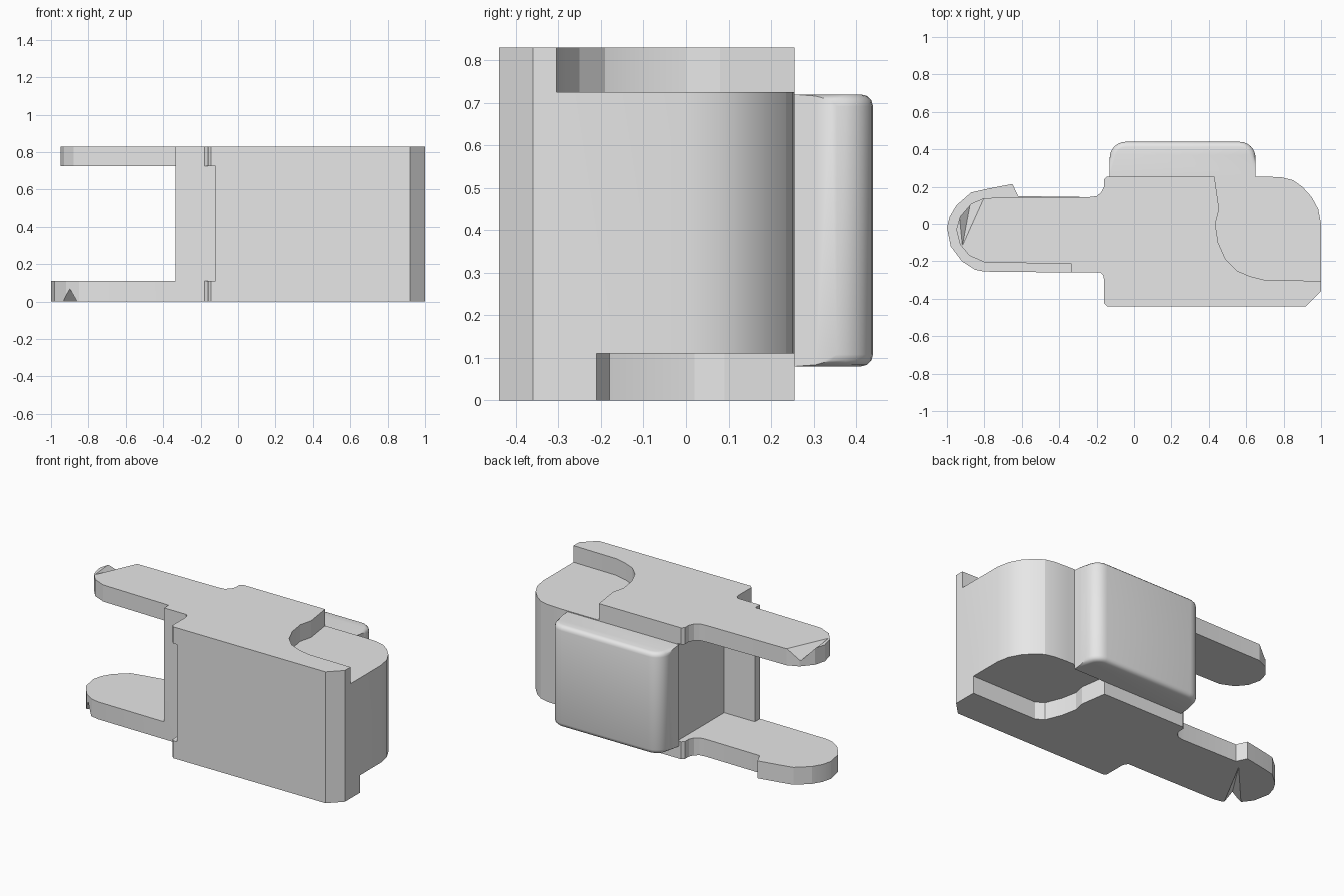
import bpy, bmesh, math
from mathutils import Vector

if "Cube" in bpy.data.objects:
    bpy.data.objects.remove(bpy.data.objects["Cube"])

grey = bpy.data.materials.new("light_grey")
grey.diffuse_color = (0.8, 0.8, 0.8, 1)
grey.use_nodes = True
grey.node_tree.nodes["Principled BSDF"].inputs["Base Color"].default_value = grey.diffuse_color


def finish(name, bm):
    bmesh.ops.recalc_face_normals(bm, faces=bm.faces)
    me = bpy.data.meshes.new(name)
    bm.to_mesh(me)
    bm.free()
    me.materials.append(grey)
    ob = bpy.data.objects.new(name, me)
    bpy.context.collection.objects.link(ob)
    return ob


def prism_bm(points, z0, z1):
    bm = bmesh.new()
    face = bm.faces.new([bm.verts.new((x, y, z0)) for x, y in points])
    out = bmesh.ops.extrude_face_region(bm, geom=[face])
    verts = [g for g in out["geom"] if isinstance(g, bmesh.types.BMVert)]
    bmesh.ops.translate(bm, verts=verts, vec=(0, 0, z1 - z0))
    return bm


def prism(name, points, z0, z1):
    return finish(name, prism_bm(points, z0, z1))


def wedge(name, points):
    bm = bmesh.new()
    for p in points:
        bm.verts.new(p)
    bmesh.ops.convex_hull(bm, input=bm.verts)
    return finish(name, bm)


def combine(target, other, operation):
    mod = target.modifiers.new(operation, 'BOOLEAN')
    mod.operation = operation
    mod.solver = 'EXACT'
    mod.object = other
    bpy.context.view_layer.objects.active = target
    bpy.ops.object.modifier_apply(modifier=mod.name)
    bpy.data.objects.remove(other, do_unlink=True)


def smooth(ob, angle):
    bpy.ops.object.select_all(action='DESELECT')
    ob.select_set(True)
    bpy.context.view_layer.objects.active = ob
    bpy.ops.object.shade_smooth_by_angle(angle=math.radians(angle))


# Outline pieces shared by the two plates
front_edge = [(-0.18, -0.26), (-0.165, -0.275), (-0.16, -0.3), (-0.16, -0.425),
              (-0.145, -0.44), (0.92, -0.44), (1, -0.36)]
back_edge = [(-0.145, 0.255), (-0.16, 0.24), (-0.16, 0.2), (-0.175, 0.17),
             (-0.2, 0.15), (-0.24, 0.145)]

# Bottom plate with its longer arm
bottom_cut = [(1, -0.21), (0.55, -0.21), (0.5, -0.18), (0.46, -0.08),
              (0.44, 0.02), (0.455, 0.09), (0.43, 0.255)]
bottom_arm = [(-0.62, 0.15), (-0.65, 0.215), (-0.78, 0.19), (-0.87, 0.17),
              (-0.95, 0.1), (-0.985, 0.04), (-1, -0.02), (-0.98, -0.12),
              (-0.92, -0.2), (-0.85, -0.245), (-0.8, -0.255), (-0.335, -0.26)]
bottom = prism("bottom_plate", front_edge + bottom_cut + back_edge + bottom_arm, 0, 0.11)
combine(bottom, wedge("bottom_groove", [(-0.875, -0.27, -0.004), (-0.965, -0.21, -0.004),
                                        (-0.925, -0.25, 0.075), (-0.66, 0.13, -0.004)]),
        'DIFFERENCE')

# Top plate with its shorter arm
top_cut = [(1, -0.305), (0.7, -0.3), (0.62, -0.28), (0.55, -0.25), (0.49, -0.19),
           (0.45, -0.1), (0.435, 0), (0.455, 0.08), (0.43, 0.255)]
top_arm = [(-0.8, 0.14), (-0.87, 0.11), (-0.93, 0.04), (-0.95, -0.03),
           (-0.93, -0.11), (-0.88, -0.17), (-0.8, -0.205), (-0.335, -0.215),
           (-0.335, -0.26)]
top = prism("top_plate", front_edge + top_cut + back_edge + top_arm, 0.725, 0.83)
combine(top, wedge("top_groove", [(-0.79, 0.16, 0.834), (-0.94, 0.07, 0.834),
                                  (-0.87, 0.14, 0.75), (-0.92, -0.13, 0.834)]),
        'DIFFERENCE')

# Core block with the thin post and rounded back corner
core = [(-0.335, -0.26), (-0.12, -0.26), (-0.12, -0.44), (0.92, -0.44), (1, -0.36),
        (1, 0), (0.985, 0.08), (0.95, 0.145), (0.9, 0.2), (0.85, 0.235),
        (0.79, 0.25), (0.7, 0.255), (-0.12, 0.255), (-0.12, -0.21), (-0.335, -0.21)]
body = prism("body", core, 0.11, 0.725)
combine(body, bottom, 'UNION')
combine(body, top, 'UNION')
smooth(body, 18)

# Rounded pad on the back
x0, x1, y0, y1, r = -0.13, 0.65, 0.255, 0.44, 0.085
outline = [(x0, y0), (x1, y0)]
for cx, start in ((x1 - r, 0), (x0 + r, 90)):
    for i in range(7):
        a = math.radians(start + 15 * i)
        outline.append((cx + r * math.cos(a), y1 - r + r * math.sin(a)))
bm = prism_bm(outline, 0.08, 0.72)
rim = [e for e in bm.edges
       if abs(e.verts[0].co.z - e.verts[1].co.z) < 1e-5
       and max(v.co.y for v in e.verts) > y0 + 0.02
       and min(v.co.y for v in e.verts) > y0 + 0.02]
bmesh.ops.bevel(bm, geom=rim, offset=0.028, segments=3, profile=0.5, affect='EDGES')
smooth(finish("back_pad", bm), 35)
